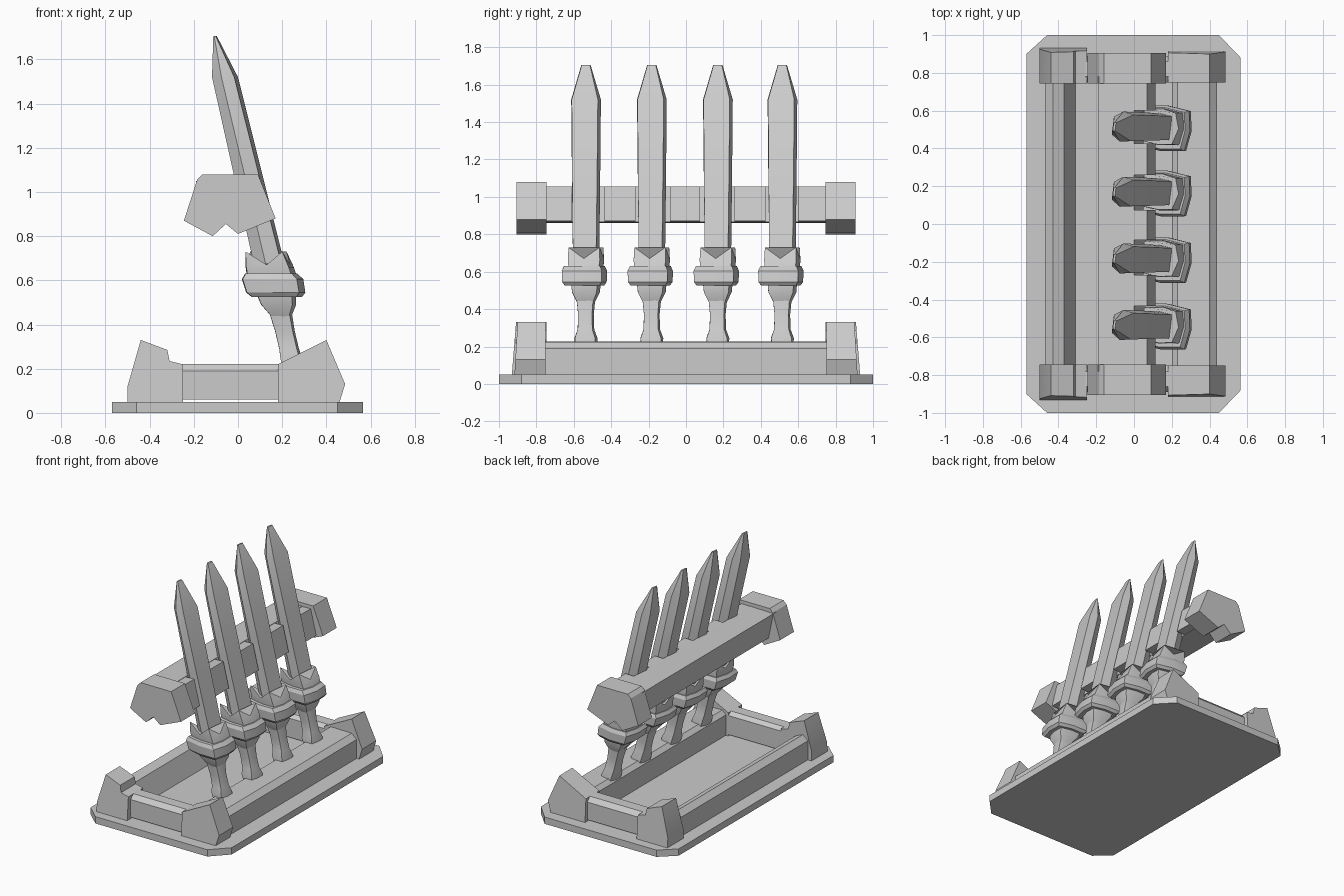
import bpy, bmesh, math

if "Cube" in bpy.data.objects:
    bpy.data.objects.remove(bpy.data.objects["Cube"])

grey = bpy.data.materials.new("pale grey")
grey.diffuse_color = (0.6, 0.6, 0.6, 1)
grey.use_nodes = True
grey.node_tree.nodes["Principled BSDF"].inputs["Base Color"].default_value = grey.diffuse_color


def finish(name, bm, angle=25):
    bmesh.ops.recalc_face_normals(bm, faces=bm.faces)
    mesh = bpy.data.meshes.new(name)
    bm.to_mesh(mesh)
    bm.free()
    ob = bpy.data.objects.new(name, mesh)
    mesh.materials.append(grey)
    bpy.context.collection.objects.link(ob)
    bpy.ops.object.select_all(action='DESELECT')
    ob.select_set(True)
    bpy.context.view_layer.objects.active = ob
    bpy.ops.object.shade_smooth_by_angle(angle=math.radians(angle))
    return ob


def loft(name, rings):
    """Skin a stack of equal point rings and close both ends."""
    bm = bmesh.new()
    vs = [[bm.verts.new(p) for p in r] for r in rings]
    n = len(rings[0])
    for a, b in zip(vs, vs[1:]):
        for i in range(n):
            j = (i + 1) % n
            bm.faces.new((a[i], a[j], b[j], b[i]))
    bm.faces.new(vs[0])
    bm.faces.new(vs[-1])
    return finish(name, bm)


def along_y(name, profile, y0, y1, lean=0.0):
    """Extrude an x-z profile along y; lean pulls the outer end in with height."""
    s = math.copysign(lean, y1)
    return loft(name, [[(x, y0, z) for x, z in profile],
                       [(x, y1 - s * z, z) for x, z in profile]])


# Base plate with clipped corners
plate = [(-.57, -.9), (-.46, -1), (.45, -1), (.565, -.88),
         (.565, .88), (.45, 1), (-.46, 1), (-.57, .9)]
loft("base_plate", [[(x, y, z) for x, y in plate] for z in (0, .05)])

# Long floor beams
along_y("front_floor_beam", [(.2, .05), (.2, .2), (.23, .228), (.40, .225),
                             (.44, .19), (.44, .05)], -.78, .78)
along_y("back_floor_beam", [(-.47, .05), (-.47, .19), (-.43, .225),
                            (-.37, .20), (-.31, .05)], -.78, .78)

# Profiles of the corner posts and of the top rail caps
back_post = [(-.5, .05), (-.5, .12), (-.44, .33), (-.32, .285),
             (-.31, .235), (-.25, .22), (-.25, .05)]
front_post = [(.18, .05), (.18, .22), (.27, .265), (.4, .33),
              (.485, .13), (.46, .05)]
cap = [(-.245, .87), (-.185, 1.055), (-.16, 1.08), (.09, 1.08),
       (.17, .88), (0, .81), (-.055, .855), (-.115, .8)]

for s, side in ((-1, "left"), (1, "right")):
    along_y("back_post_" + side, back_post, s * .745, s * .935, .08)
    along_y("front_post_" + side, front_post, s * .75, s * .92, .06)
    along_y("rail_cap_" + side, cap, s * .745, s * .905)
    # Short floor beam between two posts
    sec = [(.75, .06), (.75, .2), (.78, .222), (.86, .222), (.89, .19), (.89, .06)]
    loft("end_floor_beam_" + side, [[(x, s * y, z) for y, z in sec] for x in (-.3, .25)])

# Top rail with blocks that separate the blades
along_y("top_rail", [(-.19, 1.05), (0, 1.055), (.05, .865), (-.15, .86)], -.78, .78)
block = [(-.05, 1.05), (.07, 1.055), (.115, .87), (-.05, .865)]
for i, (a, b) in enumerate([(-.78, -.61), (-.435, -.27), (-.085, .075),
                            (.26, .425), (.6, .78)]):
    along_y("rail_block_%d" % (i + 1), block, a, b)

# Cross-sections: eight-sided for the hilt, six-sided for the blade
OCT = [(1, 0), (.88, .88), (0, 1), (-.88, .88), (-1, 0), (-.88, -.88), (0, -1), (.88, -.88)]
HEX = [(1, -.88), (1, .88), (-.1, 1), (-1, .6), (-1, -.6), (-.1, -1)]


def sword_part(name, y, section, levels, notch=0.0):
    """levels: (z, half depth, half width); every ring follows the leaning axis."""
    c, s = math.cos(-.12), math.sin(-.12)
    rings = []
    for k, (z, hx, hy) in enumerate(levels):
        ring = []
        for i, (u, v) in enumerate(section):
            px, py = u * hx, v * hy
            drop = notch if k == len(levels) - 1 and i % 2 == 0 else 0
            zz = z - drop
            ring.append((.30 - .237 * zz + px * c - py * s, y + px * s + py * c, zz))
        rings.append(ring)
    loft(name, rings)


for n, y in enumerate((-.535, -.183, .17, .515), 1):
    sword_part("blade_%d" % n, y, HEX,
               [(.6, .065, .07), (1.1, .058, .076), (1.52, .052, .08), (1.705, .006, .025)])
    sword_part("collar_%d" % n, y, OCT, [(.6, .115, .09), (.66, .11, .098), (.73, .095, .095)], .06)
    sword_part("guard_%d" % n, y - .008, OCT,
               [(.525, .115, .105), (.545, .135, .12), (.605, .14, .122), (.63, .12, .11)])
    sword_part("guard_neck_%d" % n, y, OCT,
               [(.42, .035, .04), (.49, .08, .075), (.54, .09, .08)])
    sword_part("grip_%d" % n, y, OCT,
               [(.2, .045, .06), (.245, .05, .062), (.29, .045, .045),
                (.37, .045, .042), (.5, .055, .055)])
